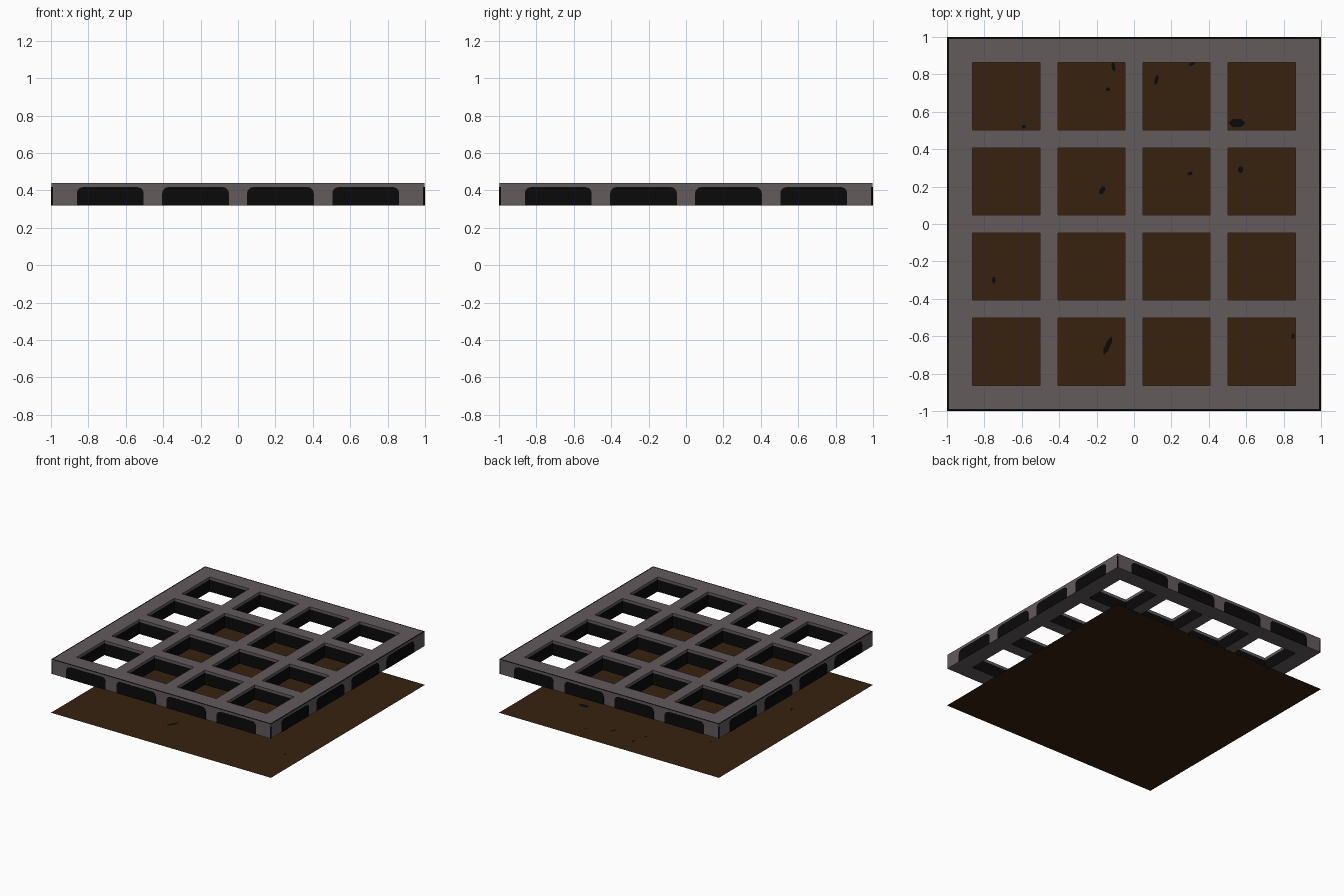
import bpy, bmesh, math
from mathutils import Vector

if "Cube" in bpy.data.objects:
    bpy.data.objects.remove(bpy.data.objects["Cube"])


def material(name, rgb):
    m = bpy.data.materials.new(name)
    m.diffuse_color = (*rgb, 1)
    m.use_nodes = True
    m.node_tree.nodes["Principled BSDF"].inputs["Base Color"].default_value = m.diffuse_color
    return m


GREY = material("warm grey metal", (0.122, 0.103, 0.108))
BLACK = material("soot black", (0.003, 0.003, 0.003))
BROWN = material("dark brown", (0.038, 0.0165, 0.0045))


def finish(bm, name, mats):
    me = bpy.data.meshes.new(name)
    bm.to_mesh(me)
    bm.free()
    for m in mats:
        me.materials.append(m)
    ob = bpy.data.objects.new(name, me)
    bpy.context.collection.objects.link(ob)
    return ob


E = 0.998                      # half width of the grate body
Z0, ZB, Z1 = 0.32, 0.418, 0.44
half = [0.048, 0.406, 0.503, 0.863, 0.988, E]
lines = [-v for v in reversed(half)] + half
zs = [Z0, ZB, Z1]
N = len(lines) - 1
HOLES = (2, 4, 6, 8)


def solid(i, j, k):
    inside = 0 <= i < N and 0 <= j < N and 0 <= k < 2
    return inside and not (i in HOLES and j in HOLES)


# Grate: only the outer faces of a cell grid, with 4 x 4 openings
bm = bmesh.new()
verts = {}


def vert(key):
    if key not in verts:
        verts[key] = bm.verts.new((lines[key[0]], lines[key[1]], zs[key[2]]))
    return verts[key]


for i in range(N):
    for j in range(N):
        for k in range(2):
            if not solid(i, j, k):
                continue
            for axis in range(3):
                for s in (0, 1):
                    n = [i, j, k]
                    n[axis] += 2 * s - 1
                    if solid(*n):
                        continue
                    u, v = (axis + 1) % 3, (axis + 2) % 3
                    ring = []
                    for a, b in ((0, 0), (1, 0), (1, 1), (0, 1)):
                        c = [i, j, k]
                        c[axis] += s
                        c[u] += a
                        c[v] += b
                        ring.append(vert(tuple(c)))
                    f = bm.faces.new(ring if s else ring[::-1])
                    border = i in (0, N - 1) or j in (0, N - 1)
                    outer = axis < 2 and not 0 <= n[axis] < N
                    if axis == 2:      # thin dark line round the top
                        f.material_index = int(border and s == 1)
                    elif outer:        # dark corners of the outer sides
                        other = (i, j)[1 - axis]
                        f.material_index = int(other in (0, N - 1) and k == 0)
                    else:              # opening walls, grey lip on top
                        f.material_index = int(k == 0)
finish(bm, "grate", [GREY, BLACK])

# Dark round-topped panels on the four outer sides
bm = bmesh.new()
R = 0.035
for side in range(4):
    ang = side * math.pi / 2
    for c in (-0.683, -0.227, 0.227, 0.683):
        w = 0.179
        prof = [(c - w, Z0), (c + w, Z0)]
        for cx, start in ((c + w - R, 0), (c - w + R, 90)):
            for t in range(4):
                a = math.radians(start + 30 * t)
                prof.append((cx + R * math.cos(a), ZB - R + R * math.sin(a)))

        def ring(y):
            out = []
            for x, z in prof:
                out.append(bm.verts.new((x * math.cos(ang) - y * math.sin(ang),
                                         x * math.sin(ang) + y * math.cos(ang), z)))
            return out
        front, back = ring(-1.0), ring(-E)
        bm.faces.new(front)
        for q in range(len(prof)):
            r = (q + 1) % len(prof)
            bm.faces.new((front[r], front[q], back[q], back[r]))
finish(bm, "side_panels", [BLACK])

# Flat floor sheet below the grate
bm = bmesh.new()
bm.faces.new([bm.verts.new((x, y, 0)) for x, y in ((-1, -1), (1, -1), (1, 1), (-1, 1))])
finish(bm, "floor_sheet", [BROWN])

# Small soot marks on the floor: x, y, length, width, angle
marks = [(0.55, 0.54, 0.09, 0.05, 0), (-0.14, -0.65, 0.11, 0.03, 65),
         (-0.17, 0.18, 0.05, 0.03, 60), (0.57, 0.29, 0.04, 0.03, 90),
         (0.12, 0.77, 0.06, 0.02, 75), (-0.11, 0.84, 0.05, 0.02, 100),
         (-0.75, -0.3, 0.04, 0.02, 90), (0.3, 0.27, 0.03, 0.02, 20),
         (-0.14, 0.72, 0.025, 0.02, 0), (0.31, 0.855, 0.04, 0.015, 20),
         (0.85, -0.6, 0.03, 0.02, 90), (-0.59, 0.52, 0.025, 0.02, 0)]
bm = bmesh.new()
for x, y, l, w, deg in marks:
    a = math.radians(deg)
    pts = []
    for t in range(6):
        p = Vector((l / 2 * math.cos(t * math.pi / 3), w / 2 * math.sin(t * math.pi / 3)))
        pts.append(bm.verts.new((x + p.x * math.cos(a) - p.y * math.sin(a),
                                 y + p.x * math.sin(a) + p.y * math.cos(a), 0.002)))
    bm.faces.new(pts)
finish(bm, "soot_marks", [BLACK])
